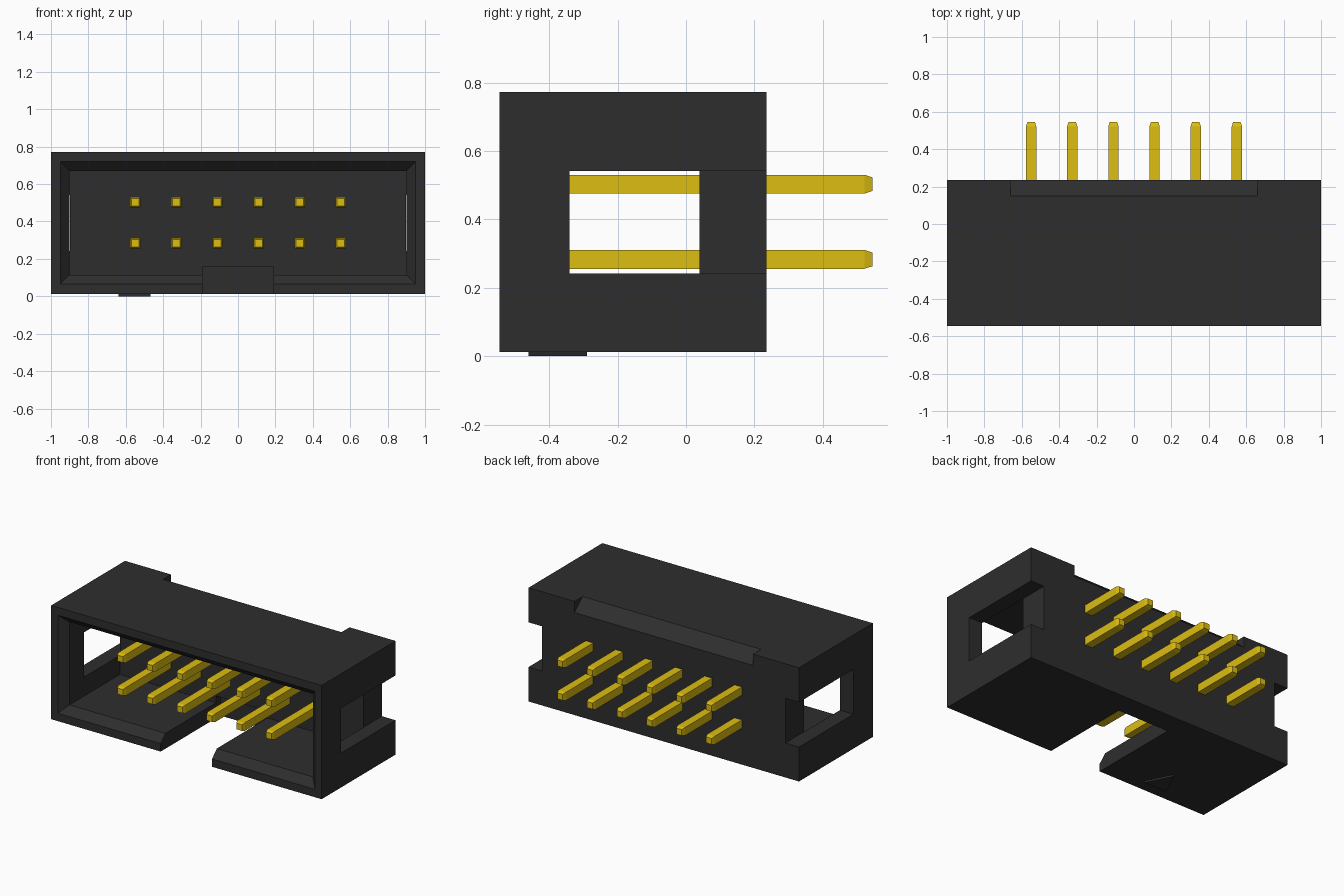
import bpy, bmesh

if "Cube" in bpy.data.objects:
    bpy.data.objects.remove(bpy.data.objects["Cube"])


def material(name, color):
    mat = bpy.data.materials.new(name)
    mat.diffuse_color = (*color, 1)
    mat.use_nodes = True
    mat.node_tree.nodes["Principled BSDF"].inputs["Base Color"].default_value = mat.diffuse_color
    return mat


BLACK = material("black_plastic", (0.027, 0.027, 0.027))
GOLD = material("gold_metal", (0.72, 0.51, 0.006))


def loft(name, rings, mat=None):
    """Closed solid through rings of points with equal counts."""
    bm = bmesh.new()
    loops = [[bm.verts.new(p) for p in ring] for ring in rings]
    n = len(loops[0])
    for a, b in zip(loops, loops[1:]):
        for i in range(n):
            j = (i + 1) % n
            bm.faces.new((a[i], a[j], b[j], b[i]))
    bm.faces.new(loops[0])
    bm.faces.new(loops[-1])
    bmesh.ops.recalc_face_normals(bm, faces=bm.faces)
    mesh = bpy.data.meshes.new(name)
    bm.to_mesh(mesh)
    bm.free()
    obj = bpy.data.objects.new(name, mesh)
    bpy.context.collection.objects.link(obj)
    if mat:
        mesh.materials.append(mat)
    return obj


def rect(y, x0, x1, z0, z1):
    return [(x0, y, z0), (x1, y, z0), (x1, y, z1), (x0, y, z1)]


def box(name, x0, x1, y0, y1, z0, z1, mat=None):
    return loft(name, [rect(y0, x0, x1, z0, z1), rect(y1, x0, x1, z0, z1)], mat)


def cut(target, cutter):
    mod = target.modifiers.new("cut", 'BOOLEAN')
    mod.operation = 'DIFFERENCE'
    mod.solver = 'EXACT'
    mod.object = cutter
    bpy.context.view_layer.objects.active = target
    bpy.ops.object.modifier_apply(modifier=mod.name)
    bpy.data.objects.remove(cutter)


# Shroud housing
housing = box("housing", -1, 1, -0.545, 0.235, 0.012, 0.772, BLACK)

# Front cavity with a chamfered mouth
cut(housing, loft("cavity_cutter", [
    rect(-0.595, -1.0, 1.0, 0.015, 0.77),
    rect(-0.495, -0.9, 0.9, 0.115, 0.67),
    rect(0.04, -0.9, 0.9, 0.115, 0.67)]))

# Side windows that run on as grooves to the back
for s in (-1, 1):
    x0, x1 = sorted((s * 0.899, s * 1.1))
    cut(housing, box("window_cutter", x0, x1, -0.34, 0.3, 0.242, 0.541))

# Polarising key slot in the lower wall
cut(housing, box("key_cutter", -0.19, 0.19, -0.7, 0.085, -0.1, 0.16))

# Sloped relief along the top back edge
cut(housing, loft("relief_cutter", [
    [(x, 0.15, 0.772), (x, 0.32, 0.622), (x, 0.32, 0.9), (x, 0.15, 0.9)]
    for x in (-0.66, 0.66)]))

# Raised pin-one triangle under the housing
loft("pin_one_marker", [
    [(-0.64, -0.46, z), (-0.467, -0.46, z), (-0.553, -0.29, z)]
    for z in (0.0, 0.014)], BLACK)

# Two rows of six pins with tapered ends
for row, z in (("lower", 0.283), ("upper", 0.503)):
    for i in range(6):
        x = -0.55 + 0.22 * i
        loft(f"pin_{row}_{i + 1}", [
            rect(y, x - h, x + h, z - h, z + h)
            for y, h in ((-0.46, 0.02), (-0.438, 0.0275),
                         (0.522, 0.0275), (0.545, 0.02))], GOLD)
